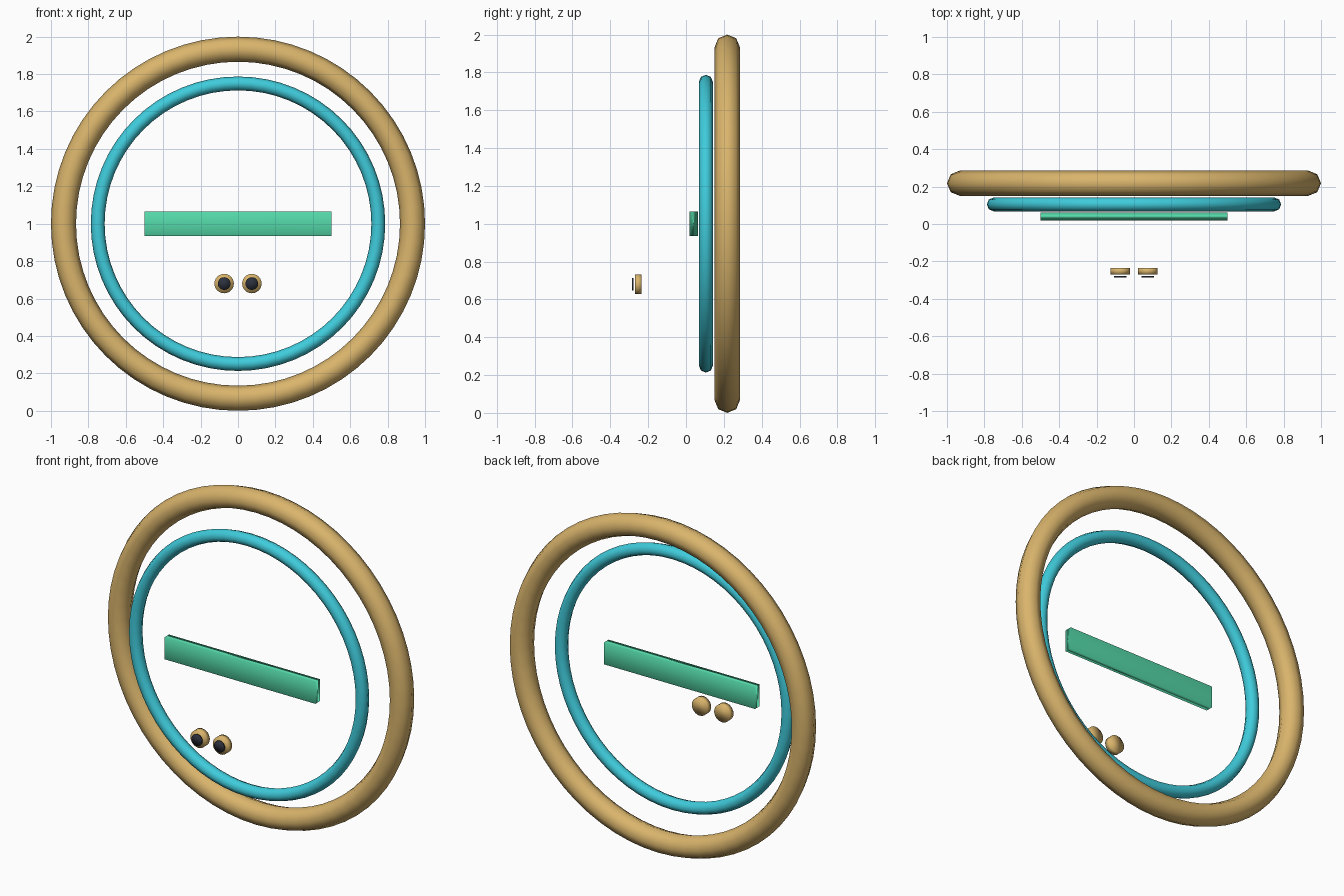
import bpy
from math import pi

cube = bpy.data.objects.get("Cube")
if cube:
    bpy.data.objects.remove(cube, do_unlink=True)


def make_material(name, colour):
    mat = bpy.data.materials.new(name)
    mat.use_nodes = True
    mat.diffuse_color = (*colour, 1)
    mat.node_tree.nodes["Principled BSDF"].inputs["Base Color"].default_value = (*colour, 1)
    return mat


gold = make_material("gold", (0.70, 0.46, 0.15))
cyan = make_material("cyan", (0.05, 0.60, 0.71))
green = make_material("mint green", (0.09, 0.70, 0.40))
dark = make_material("dark slate", (0.025, 0.03, 0.045))


def finish(name, mat):
    obj = bpy.context.object
    obj.name = name
    obj.data.materials.append(mat)
    bpy.ops.object.shade_smooth()
    return obj


def ring(name, mat, y, major, minor):
    bpy.ops.mesh.primitive_torus_add(
        location=(0, y, 1), rotation=(pi / 2, 0, 0), major_radius=major,
        minor_radius=minor, major_segments=64, minor_segments=8)
    return finish(name, mat)


def disc(name, mat, x, y, radius, depth):
    bpy.ops.mesh.primitive_cylinder_add(
        vertices=24, radius=radius, depth=depth,
        location=(x, y, 0.68), rotation=(pi / 2, 0, 0))
    return finish(name, mat)


# Two concentric rings, the thin one in front
ring("outer_ring", gold, 0.218, 0.933, 0.067)
ring("inner_ring", cyan, 0.105, 0.75, 0.037)

# Horizontal bar across the middle, softly shaded
bpy.ops.mesh.primitive_cube_add(size=1, location=(0, 0.04, 1))
bar = finish("cross_bar", green)
bar.scale = (1, 0.045, 0.13)

# Pair of round knobs with thin dark caps
for side, x in (("left", 0.074), ("right", -0.074)):
    disc(side + "_knob", gold, x, -0.252, 0.052, 0.035)
    disc(side + "_knob_cap", dark, x, -0.281, 0.034, 0.008)
